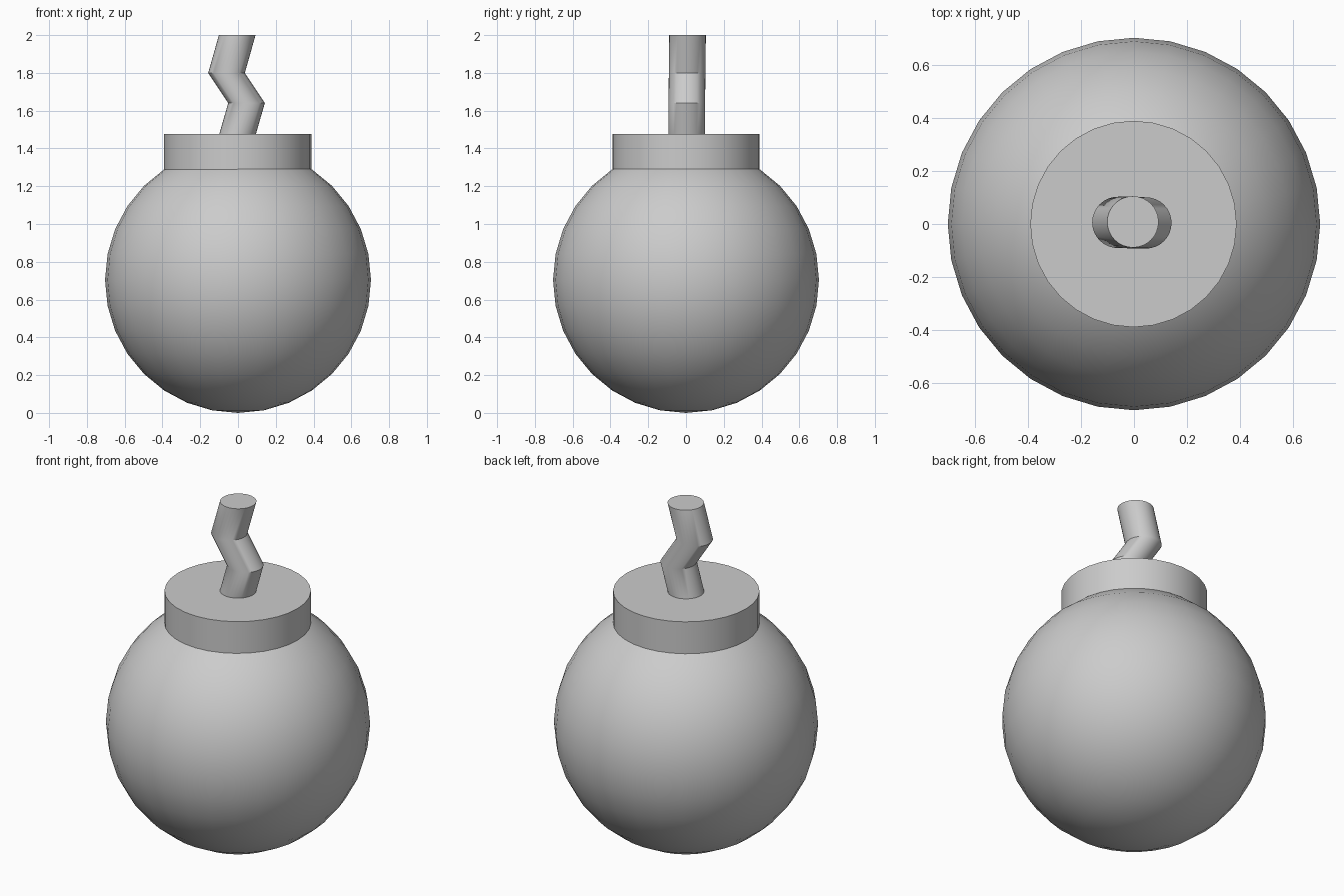
import bpy, bmesh, math

if "Cube" in bpy.data.objects:
    bpy.data.objects.remove(bpy.data.objects["Cube"])


def smooth(obj, angle=35):
    bpy.ops.object.select_all(action='DESELECT')
    obj.select_set(True)
    bpy.context.view_layer.objects.active = obj
    bpy.ops.object.shade_smooth_by_angle(angle=math.radians(angle))


def tube(name, sections, radius, sides=32):
    """Closed tube through horizontal circles given as (x, y, z) centres."""
    bm = bmesh.new()
    rings = []
    for x, y, z in sections:
        rings.append([bm.verts.new((x + radius * math.cos(2 * math.pi * i / sides),
                                    y + radius * math.sin(2 * math.pi * i / sides), z))
                      for i in range(sides)])
    for a, b in zip(rings, rings[1:]):
        for i in range(sides):
            j = (i + 1) % sides
            bm.faces.new((a[i], a[j], b[j], b[i]))
    bm.faces.new(rings[0][::-1])
    bm.faces.new(rings[-1])
    mesh = bpy.data.meshes.new(name)
    bm.to_mesh(mesh)
    bm.free()
    obj = bpy.data.objects.new(name, mesh)
    bpy.context.collection.objects.link(obj)
    smooth(obj)
    return obj


# Round body
bpy.ops.mesh.primitive_uv_sphere_add(segments=32, ring_count=16, radius=0.704,
                                     location=(0, 0, 0.704))
body = bpy.context.object
body.name = "round_body"
smooth(body)

# Collar on top of the body
tube("collar", [(-0.002, 0, 1.285), (-0.002, 0, 1.477)], 0.39)

# Zigzag fuse
tube("fuse", [(-0.004, 0.004, 1.47), (0.045, 0.004, 1.64),
              (-0.061, 0.006, 1.80), (-0.004, 0.008, 2.0)], 0.097)
